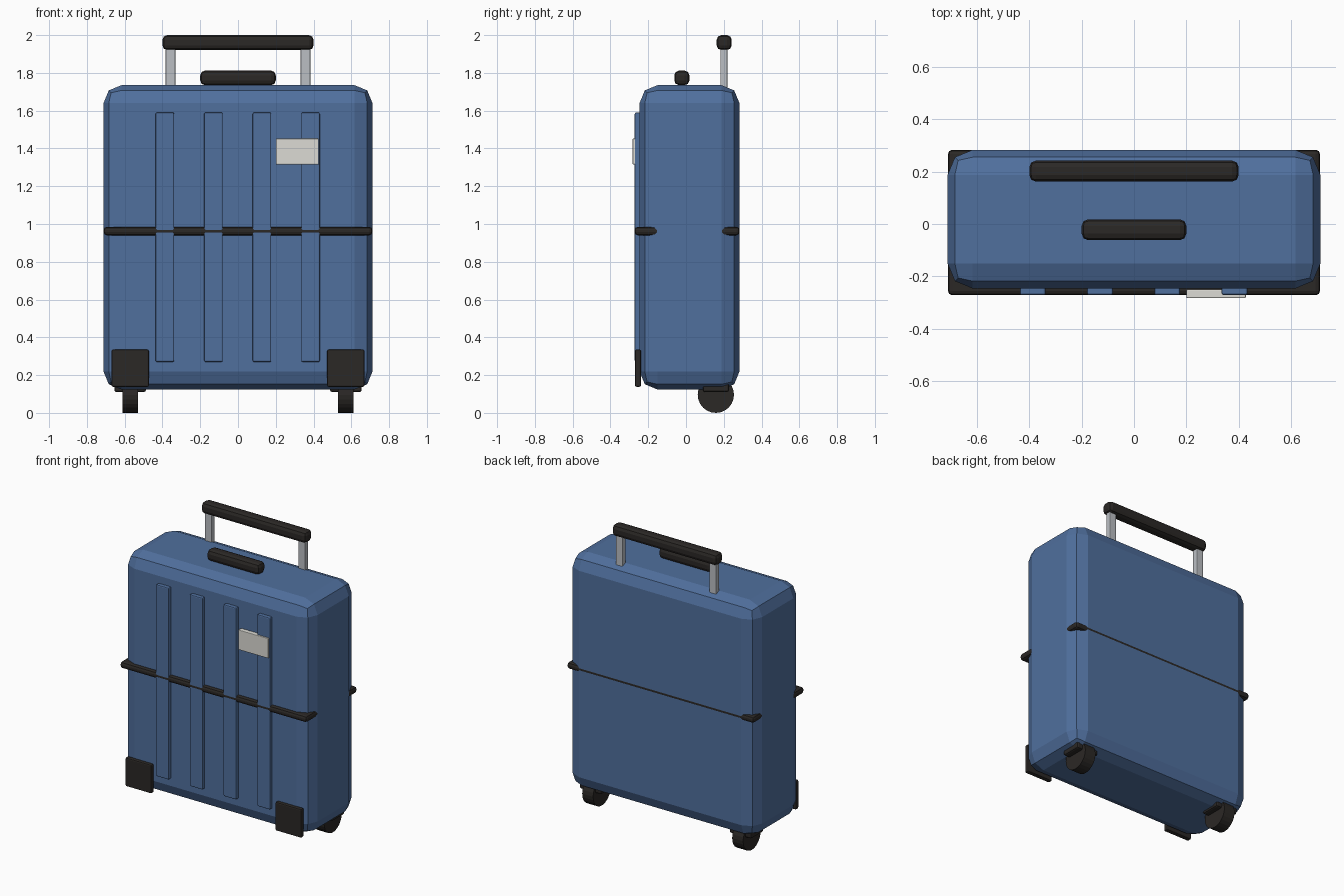
import bpy
import math

if "Cube" in bpy.data.objects:
    bpy.data.objects.remove(bpy.data.objects["Cube"])


def material(name, rgb):
    m = bpy.data.materials.new(name)
    m.diffuse_color = (*rgb, 1)
    m.use_nodes = True
    m.node_tree.nodes["Principled BSDF"].inputs["Base Color"].default_value = m.diffuse_color
    return m


BLUE = material("blue_shell", (0.08, 0.16, 0.34))
DARK = material("dark_rubber", (0.024, 0.021, 0.019))
METAL = material("pole_metal", (0.50, 0.52, 0.55))
CREAM = material("tag_cream", (0.72, 0.71, 0.66))


def finish(ob, name, mat, bevel, segments):
    ob.name = name
    ob.data.materials.append(mat)
    if bevel:
        mod = ob.modifiers.new("bevel", 'BEVEL')
        mod.width = bevel
        mod.segments = segments
        mod.limit_method = 'ANGLE'
    return ob


def box(name, x, y, z, mat, bevel=0.0, segments=2):
    """Bevelled box from (min, max) ranges."""
    bpy.ops.mesh.primitive_cube_add(size=1, location=[sum(r) / 2 for r in (x, y, z)])
    ob = bpy.context.object
    ob.scale = [r[1] - r[0] for r in (x, y, z)]
    bpy.ops.object.transform_apply(location=False, rotation=False, scale=True)
    return finish(ob, name, mat, bevel, segments)


# Shell
box("shell", (-0.712, 0.712), (-0.246, 0.283), (0.124, 1.735), BLUE, 0.095)

# Band around the middle
box("middle_band", (-0.711, 0.711), (-0.272, 0.2835), (0.94, 0.985), DARK, 0.017)

# Raised front ribs
for i in range(4):
    cx = -0.387 + i * 0.257
    box(f"front_rib_{i + 1}", (cx - 0.049, cx + 0.049), (-0.2715, -0.235),
        (0.27, 1.59), BLUE, 0.007)

# Luggage tag plate
box("tag_plate", (0.2, 0.427), (-0.283, -0.25), (1.315, 1.452), CREAM, 0.004)

# Carry handle and pull handle
box("carry_handle", (-0.2, 0.2), (-0.062, 0.018), (1.735, 1.812), DARK, 0.025)
box("pull_handle", (-0.4, 0.4), (0.162, 0.242), (1.921, 2.0), DARK, 0.025)

# Mirrored parts: poles, front feet, wheels and mounts
for side, s in (("left", -1), ("right", 1)):
    def xr(c, w):
        return (s * c - w / 2, s * c + w / 2)

    box(f"pole_{side}", xr(0.357, 0.053), (0.182, 0.22), (1.70, 1.95), METAL, 0.006)
    box(f"front_foot_{side}", xr(0.571, 0.198), (-0.27, -0.238), (0.138, 0.335), DARK, 0.008)
    box(f"wheel_mount_{side}", xr(0.571, 0.168), (0.089, 0.228), (0.11, 0.16), DARK, 0.012)
    bpy.ops.mesh.primitive_cylinder_add(vertices=24, radius=0.096, depth=0.083,
                                        location=(s * 0.571, 0.158, 0.096),
                                        rotation=(0, math.pi / 2, 0))
    finish(bpy.context.object, f"wheel_{side}", DARK, 0, 0)
